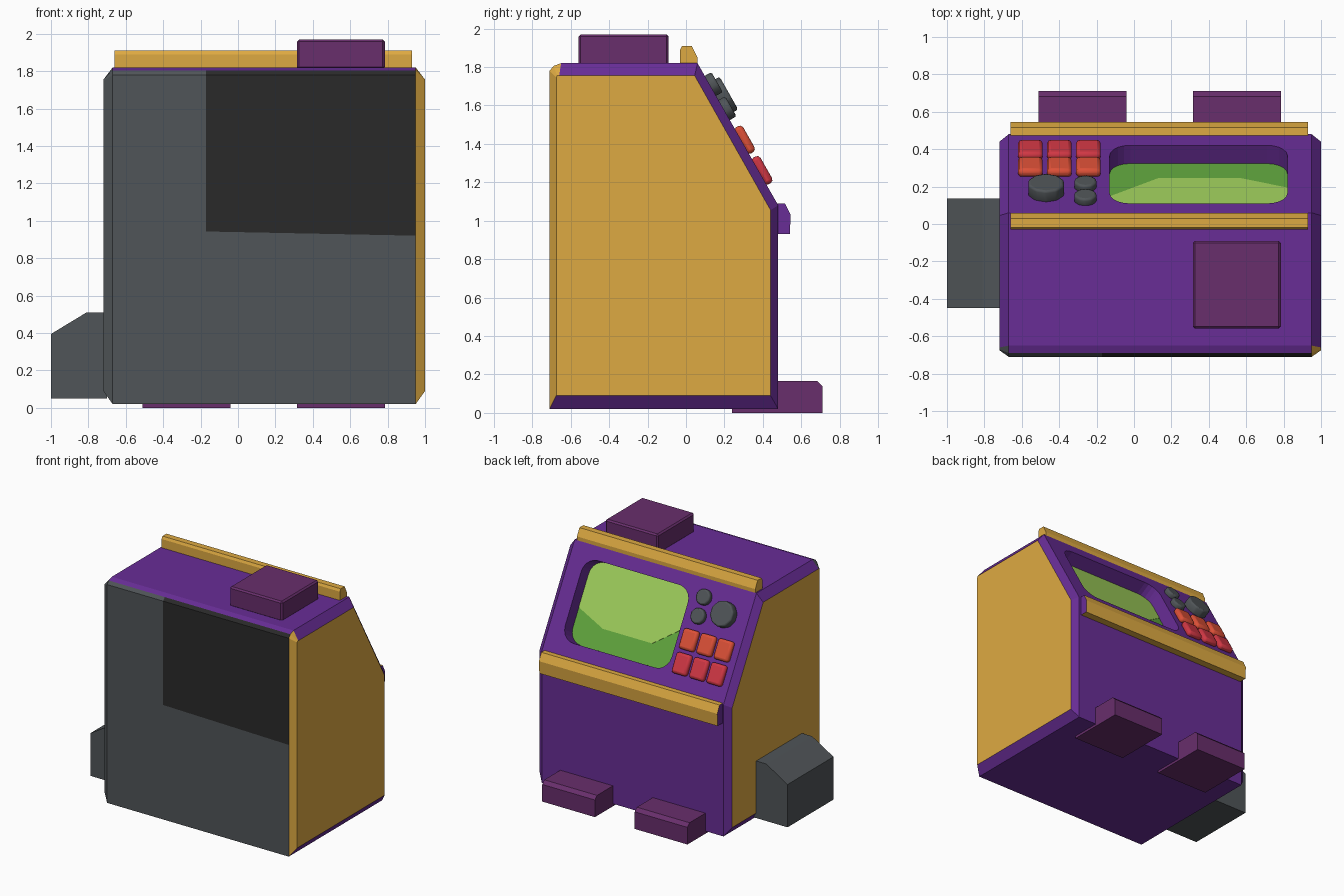
import bpy, bmesh, math
from mathutils import Vector

if "Cube" in bpy.data.objects:
    bpy.data.objects.remove(bpy.data.objects["Cube"])


def material(name, rgb):
    m = bpy.data.materials.new(name)
    lin = [(c / 255 / 12.92 if c < 11 else ((c / 255 + 0.055) / 1.055) ** 2.4) for c in rgb]
    m.diffuse_color = (*lin, 1)
    m.use_nodes = True
    m.node_tree.nodes["Principled BSDF"].inputs["Base Color"].default_value = m.diffuse_color
    return m


purple = material("purple", (104, 45, 150))
gold = material("gold", (222, 170, 66))
slate = material("slate grey", (80, 85, 88))
black = material("near black", (42, 42, 42))
plum = material("plum", (104, 46, 108))
orange = material("orange red", (220, 80, 55))
red = material("crimson", (208, 55, 68))
lime = material("light green", (160, 208, 92))
green = material("green", (98, 168, 62))


def finish(name, bm, mats):
    bmesh.ops.recalc_face_normals(bm, faces=bm.faces[:])
    me = bpy.data.meshes.new(name)
    bm.to_mesh(me)
    bm.free()
    for m in mats:
        me.materials.append(m)
    ob = bpy.data.objects.new(name, me)
    bpy.context.collection.objects.link(ob)
    return ob


def prism(name, pts, vec, mat, bevel=0, segments=1, cap_mat=None):
    """Extrude a flat polygon along vec."""
    bm = bmesh.new()
    a = [bm.verts.new(p) for p in pts]
    b = [bm.verts.new(Vector(p) + Vector(vec)) for p in pts]
    caps = [bm.faces.new(a), bm.faces.new(b)]
    for i in range(len(a)):
        j = (i + 1) % len(a)
        bm.faces.new((a[i], a[j], b[j], b[i]))
    if cap_mat:
        for f in caps:
            f.material_index = 1
    ob = finish(name, bm, [mat] + ([cap_mat] if cap_mat else []))
    if bevel:
        mod = ob.modifiers.new("bevel", 'BEVEL')
        mod.width, mod.segments = bevel, segments
    if segments > 1:
        bpy.ops.object.select_all(action='DESELECT')
        ob.select_set(True)
        bpy.context.view_layer.objects.active = ob
        bpy.ops.object.shade_smooth_by_angle(angle=math.radians(40))
    return ob


def box_pts(x0, x1, y0, y1, z):
    return [(x0, y0, z), (x1, y0, z), (x1, y1, z), (x0, y1, z)]


# sloped console: x across, s up the slope, h out from the surface
UP = Vector((0, -0.4936, 0.8697))
OUT = Vector((0, 0.8697, 0.4936))


def slope(x, s, h=0.0):
    return Vector((x, 0.48, 1.08)) + UP * s + OUT * h


def rounded(x0, x1, s0, s1, r, n=5):
    pts = []
    corners = [(x1 - r, s1 - r), (x0 + r, s1 - r), (x0 + r, s0 + r), (x1 - r, s0 + r)]
    for k, (cx, cs) in enumerate(corners):
        for i in range(n + 1):
            a = math.pi / 2 * (k + i / n)
            pts.append((cx + r * math.cos(a), cs + r * math.sin(a)))
    return pts


# cabinet body: outline with chamfered sides, (y, z) profiles
outer = [(-.71, .02), (.48, .02), (.48, 1.08), (.06, 1.82), (-.65, 1.82), (-.69, 1.805), (-.71, 1.78)]
inner = [(-.675, .09), (.44, .09), (.44, 1.055), (.045, 1.755), (-.66, 1.755), (-.67, 1.755), (-.675, 1.745)]
bm = bmesh.new()
rings = [[bm.verts.new((x, y, z)) for y, z in prof]
         for x, prof in ((-.72, inner), (-.67, outer), (.95, outer), (1.0, inner))]
PURPLE, GOLD, SLATE, BLACK = range(4)
for ring in (rings[0], rings[3]):
    bm.faces.new(ring).material_index = GOLD
front = []
for band, front_col in enumerate((SLATE, SLATE, GOLD)):
    a, b = rings[band], rings[band + 1]
    for i in range(7):
        j = (i + 1) % 7
        f = bm.faces.new((a[i], a[j], b[j], b[i]))
        if i >= 5 or (i == 4 and band != 1):
            f.material_index = front_col
        if band == 1 and i >= 5:
            front.append(f)


# dark front panel cut into the front faces
def cut(faces, co, no):
    geom = set(faces)
    for f in faces:
        geom.update(f.edges)
        geom.update(f.verts)
    bmesh.ops.bisect_plane(bm, geom=list(geom), plane_co=co, plane_no=no)


def panel_side():
    return [f for f in bm.faces if f.material_index == SLATE
            and all(v.co.x > -.171 for v in f.verts)]


cut(front, (-.17, 0, 0), (1, 0, 0))
cut(panel_side(), (-.17, 0, .943), (.02, 0, 1))
for f in panel_side():
    if f.calc_center_median().z > 1:
        f.material_index = BLACK
body = finish("cabinet_body", bm, [purple, gold, slate, black])

# screen recess
opening = rounded(-.13, .82, .12, .75, .11)
cutter = prism("recess_cutter", [slope(x, s, -.115) for x, s in opening], OUT * .2, purple)
cutter.hide_render = True
mod = body.modifiers.new("recess", 'BOOLEAN')
mod.operation, mod.solver, mod.object = 'DIFFERENCE', 'EXACT', cutter
bpy.context.view_layer.objects.active = body
bpy.ops.object.modifier_apply(modifier=mod.name)
bpy.data.objects.remove(cutter)

# screen with a lighter upper picture area
prism("screen_lower", [slope(x, s, -.116) for x, s in opening], OUT * .004, green)
horizon = [(-.13, .48), (.13, .283), (.57, .283), (.82, .385)]
upper = [p for p in opening if p[1] > .5]
prism("screen_upper", [slope(x, s, -.113) for x, s in upper + horizon], OUT * .004, lime)

# gold trim bars above and below the console
top_bar = [(-.03, 1.815), (-.03, 1.89), (-.02, 1.91), (.03, 1.91), (.06, 1.85), (.06, 1.815)]
low_bar = [(.47, .93), (.54, .93), (.545, 1.03), (.515, 1.09), (.47, 1.09)]
prism("top_trim_bar", [(-.66, y, z) for y, z in top_bar], (1.59, 0, 0), gold)
prism("lower_trim_bar", [(-.66, y, z) for y, z in low_bar], (1.59, 0, 0), gold, cap_mat=purple)

# push buttons: two rows of three
for row, (s0, s1, mat) in enumerate(((.12, .28, red), (.305, .462, orange))):
    for col in range(3):
        x = -.62 + .155 * col
        pts = [slope(px, s, -.01) for px, s in ((x, s0), (x + .132, s0), (x + .132, s1), (x, s1))]
        prism(f"button_{row}_{col}", pts, OUT * .052, mat, .02, 2)

# round knobs
for name, x, s, r, h, sides in (("large_knob", -.47, .635, .1, .065, 10),
                                ("small_knob_lower", -.26, .57, .062, .04, 10),
                                ("small_knob_upper", -.26, .715, .062, .04, 10)):
    ring = [2 * math.pi * (i + .5) / sides for i in range(sides)]
    pts = [slope(x + r * math.cos(a), s + r * math.sin(a), -.01) for a in ring]
    prism(name, pts, OUT * (h + .01), slate, .012, 2)

# plum block on the roof
prism("roof_block", box_pts(.315, .785, -.56, -.09, 1.81), (0, 0, .16), plum, .012)

# two feet poking out at the back
foot = [(.24, 0), (.71, 0), (.71, .138), (.683, .165), (.24, .165)]
for side, x in (("left", -.51), ("right", .315)):
    prism(f"foot_{side}", [(x, y, z) for y, z in foot], (.47, 0, 0), plum)

# side box with sloping lid
side = [(-1, .05), (-.70, .05), (-.70, .51), (-.81, .51), (-1, .395)]
prism("side_box", [(x, -.45, z) for x, z in side], (0, .585, 0), slate)
